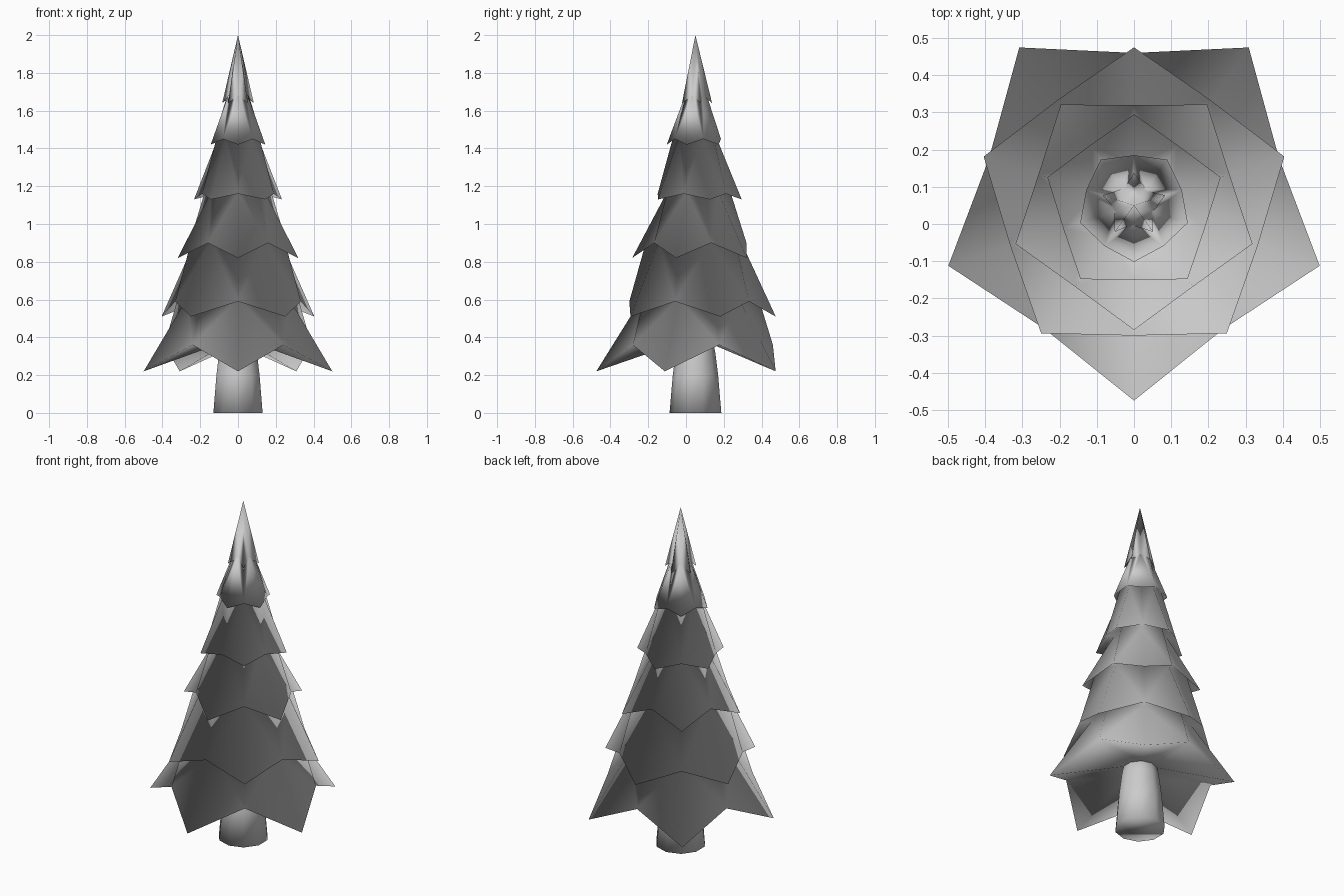
import bpy, bmesh
from math import sin, cos, pi

if "Cube" in bpy.data.objects:
    bpy.data.objects.remove(bpy.data.objects["Cube"])

CY = 0.05          # trunk axis sits slightly behind the origin


def finish(bm, name):
    bmesh.ops.recalc_face_normals(bm, faces=bm.faces)
    for f in bm.faces:
        f.smooth = True                    # fully smooth, soft rims
    me = bpy.data.meshes.new(name)
    bm.to_mesh(me)
    bm.free()
    ob = bpy.data.objects.new(name, me)
    bpy.context.collection.objects.link(ob)
    return ob


def star_ring(bm, even, odd):
    """Ten-point ring; even and odd corners each get their own (radius, z)."""
    ring = []
    for i in range(10):
        r, z = odd if i % 2 else even
        a = -pi / 2 + i * pi / 5
        ring.append(bm.verts.new((r * cos(a), CY + r * sin(a), z)))
    return ring


def bridge(bm, a, b):
    n = len(a)
    for i in range(n):
        j = (i + 1) % n
        bm.faces.new((a[i], a[j], b[j], b[i]))


# Foliage: each tier is (tip, valley, neck at own tip, neck at own valley)
tiers = [
    ((0.525, 0.22), (0.41, 0.36), (0.285, 0.605), (0.335, 0.605)),
    ((0.425, 0.51), (0.35, 0.59), (0.24, 0.91), (0.26, 0.91)),
    ((0.335, 0.82), (0.27, 0.90), (0.15, 1.17), (0.185, 1.17)),
    ((0.245, 1.13), (0.20, 1.16), (0.11, 1.46), (0.118, 1.46)),
    ((0.152, 1.42), (0.135, 1.45), (0.055, 1.68), (0.06, 1.68)),
    ((0.088, 1.64), (0.05, 1.68), None, None),
]
bm = bmesh.new()
last = star_ring(bm, (0.09, 0.37), (0.09, 0.37))
bm.faces.new(last)
for k, (tip, valley, neck_tip, neck_valley) in enumerate(tiers):
    flip = k % 2 == 1                      # alternate tiers turn half a step
    skirt = star_ring(bm, valley, tip) if flip else star_ring(bm, tip, valley)
    bridge(bm, last, skirt)
    if neck_tip:
        last = (star_ring(bm, neck_valley, neck_tip) if flip
                else star_ring(bm, neck_tip, neck_valley))
        bridge(bm, skirt, last)
    else:
        apex = bm.verts.new((0, CY, 2.0))
        for i in range(10):
            bm.faces.new((skirt[i], skirt[(i + 1) % 10], apex))
bmesh.ops.triangulate(bm, faces=bm.faces)
finish(bm, "foliage")

# Trunk: short flared stem
bm = bmesh.new()
rings = [star_ring(bm, (r, z), (r, z))
         for r, z in ((0.137, 0.0), (0.12, 0.2), (0.105, 0.32), (0.085, 0.42))]
for a, b in zip(rings, rings[1:]):
    bridge(bm, a, b)
bm.faces.new(rings[0])
bm.faces.new(rings[-1])
finish(bm, "trunk")
